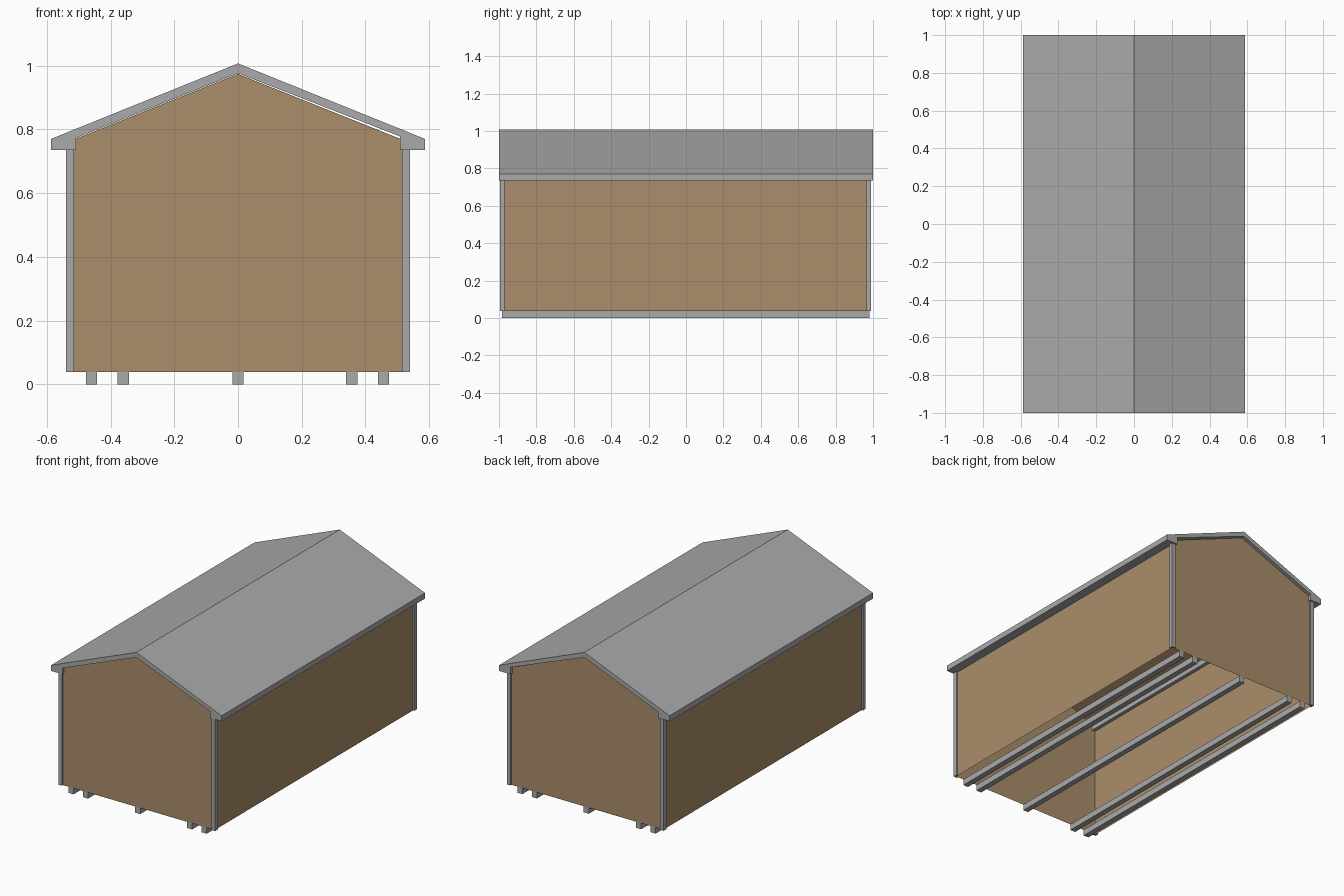
import bpy, bmesh

if "Cube" in bpy.data.objects:
    bpy.data.objects.remove(bpy.data.objects["Cube"])


def material(name, rgb):
    m = bpy.data.materials.new(name)
    m.diffuse_color = (*rgb, 1)
    m.use_nodes = True
    m.node_tree.nodes["Principled BSDF"].inputs["Base Color"].default_value = m.diffuse_color
    return m


grey = material("grey trim", (0.40, 0.40, 0.40))
tan = material("tan siding", (0.40, 0.27, 0.145))


def extrude(name, profile, axis, lo, hi, mat, skip=None):
    """Extrude a closed profile along y (x,z points) or z (x,y points)."""
    def place(p, d):
        return (p[0], d, p[1]) if axis == "y" else (p[0], p[1], d)
    bm = bmesh.new()
    a = [bm.verts.new(place(p, lo)) for p in profile]
    b = [bm.verts.new(place(p, hi)) for p in profile]
    bm.faces.new(a)
    bm.faces.new(b)
    n = len(profile)
    for i in range(n):
        if i != skip:
            j = (i + 1) % n
            bm.faces.new((a[i], a[j], b[j], b[i]))
    bmesh.ops.recalc_face_normals(bm, faces=bm.faces)
    me = bpy.data.meshes.new(name)
    bm.to_mesh(me)
    bm.free()
    me.materials.append(mat)
    ob = bpy.data.objects.new(name, me)
    bpy.context.collection.objects.link(ob)
    return ob


# walls with sloped ceiling, open underneath
W, Y0, Y1 = 0.53, -0.985, 0.98
extrude("walls", [(-W, 0.038), (W, 0.038), (W, 0.762), (0, 0.974), (-W, 0.762)],
        "y", Y0, Y1, tan, skip=0)

# roof slab with boxed eaves
extrude("roof", [(-0.587, 0.735), (-0.587, 0.77), (0, 1.007), (0.587, 0.77),
                 (0.587, 0.735), (0.508, 0.735), (0.508, 0.778), (0, 0.976),
                 (-0.508, 0.773), (-0.508, 0.735)], "y", -1, 1, grey)

# L-shaped corner trims
for sx in (-1, 1):
    for sy, yw, label in ((-1, Y0, "front"), (1, Y1, "back")):
        pts = [(0.54, 0.01), (0.54, -0.015), (W, -0.015), (W, 0),
               (0.515, 0), (0.515, 0.01)]
        side = "left" if sx < 0 else "right"
        extrude(f"{label}_{side}_corner_trim",
                [(sx * x, yw + sy * y) for x, y in pts], "z", 0.038, 0.738, grey)

# floor skids
for i, x in enumerate((-0.46, -0.36, 0, 0.357, 0.457)):
    extrude(f"skid_{i + 1}", [(x - 0.0175, 0), (x + 0.0175, 0),
                              (x + 0.0175, 0.038), (x - 0.0175, 0.038)],
            "y", Y0, Y1, grey)
